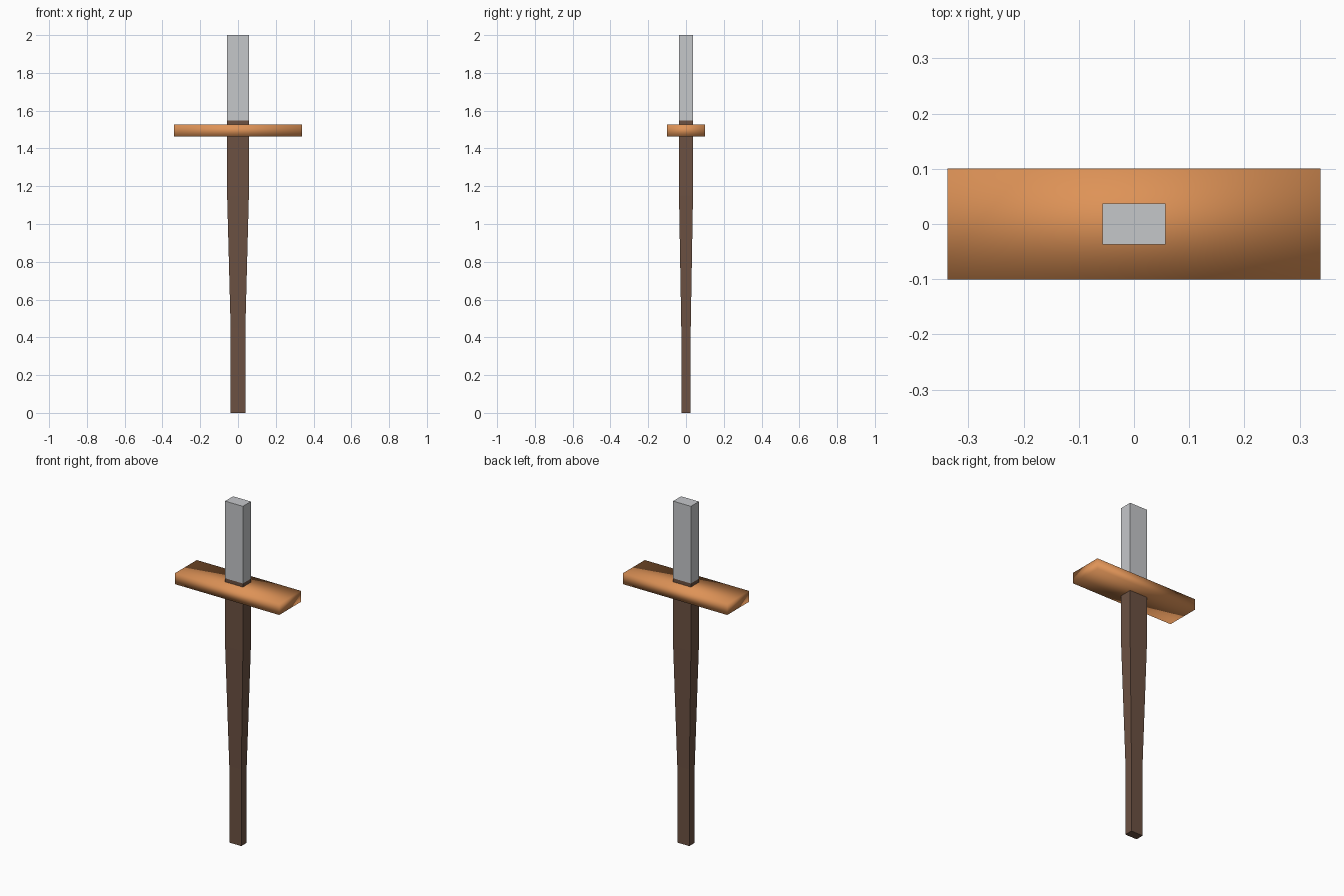
import bpy, bmesh

if "Cube" in bpy.data.objects:
    bpy.data.objects.remove(bpy.data.objects["Cube"])

def material(name, rgb):
    m = bpy.data.materials.new(name)
    m.diffuse_color = (*rgb, 1)
    m.use_nodes = True
    m.node_tree.nodes["Principled BSDF"].inputs["Base Color"].default_value = m.diffuse_color
    return m

steel = material("grey steel", (0.56, 0.57, 0.59))
wood = material("dark brown wood", (0.15, 0.083, 0.055))
copper = material("orange copper", (0.73, 0.29, 0.095))

def square_loft(name, sections, mat, smooth=False):
    """Skin rectangular sections (z, width, depth) from bottom to top."""
    bm = bmesh.new()
    rings = [[bm.verts.new((sx * w / 2, sy * d / 2, z))
              for sx, sy in ((-1, -1), (1, -1), (1, 1), (-1, 1))]
             for z, w, d in sections]
    bm.faces.new(rings[0][::-1])
    bm.faces.new(rings[-1])
    for low, high in zip(rings, rings[1:]):
        for i in range(4):
            j = (i + 1) % 4
            bm.faces.new((low[i], low[j], high[j], high[i]))
    for f in bm.faces:
        f.smooth = smooth
    mesh = bpy.data.meshes.new(name)
    bm.to_mesh(mesh)
    bm.free()
    mesh.materials.append(mat)
    obj = bpy.data.objects.new(name, mesh)
    bpy.context.collection.objects.link(obj)
    return obj

# Tapered wooden shaft, rising slightly through the guard
square_loft("shaft", [(0, 0.078, 0.05), (0.45, 0.078, 0.05),
                      (1.15, 0.115, 0.074), (1.548, 0.115, 0.074)], wood)

# Metal block on top of the shaft
square_loft("metal_grip", [(1.548, 0.115, 0.074), (2.0, 0.115, 0.074)], steel)

# Cross guard with softly shaded edges
square_loft("cross_guard", [(1.463, 0.676, 0.202), (1.527, 0.676, 0.202)],
            copper, smooth=True)
